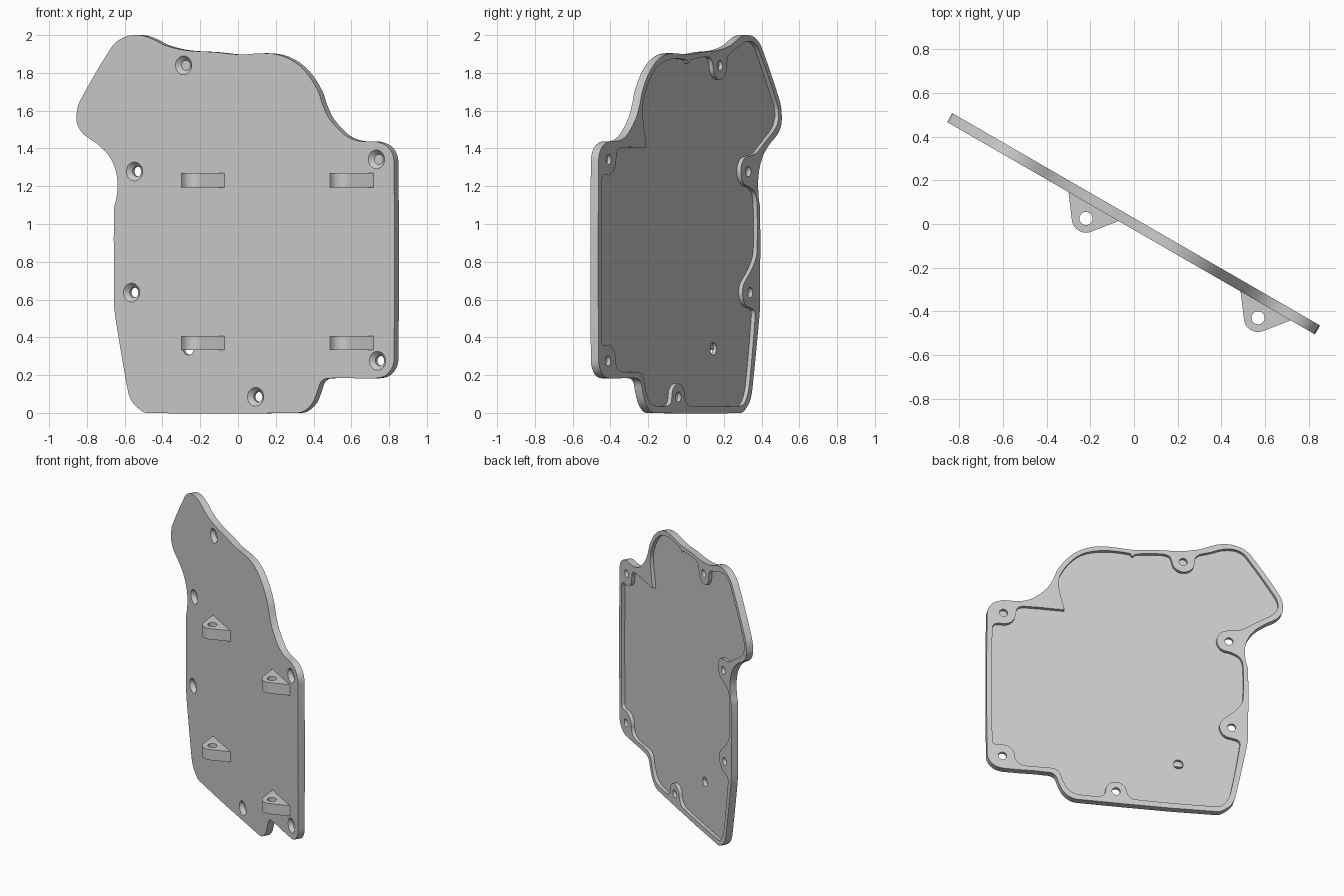
import bpy, bmesh, math
from mathutils import Vector, Matrix

if "Cube" in bpy.data.objects:
    bpy.data.objects.remove(bpy.data.objects["Cube"])

HALF = 0.0235           # half of the plate thickness
TURN = math.radians(-30)

grey = bpy.data.materials.new("light_grey")
grey.diffuse_color = (0.6, 0.6, 0.6, 1)
grey.use_nodes = True
grey.node_tree.nodes["Principled BSDF"].inputs["Base Color"].default_value = grey.diffuse_color


def arc(u, v, r, a0, a1, n=7):
    return [(u + r * math.cos(math.radians(a0 + (a1 - a0) * i / (n - 1))),
             v + r * math.sin(math.radians(a0 + (a1 - a0) * i / (n - 1)))) for i in range(n)]


def smooth_loop(pts, steps=3):
    """Closed Hermite curve through the points, keeping long runs straight."""
    p = [Vector(q) for q in pts]
    n = len(p)
    tan = [(p[(i + 1) % n] - p[i - 1]).normalized() for i in range(n)]
    out = []
    for i in range(n):
        a, b = p[i], p[(i + 1) % n]
        length = (b - a).length
        for k in range(steps):
            t = k / steps
            out.append(a * (2*t**3 - 3*t**2 + 1) + b * (3*t**2 - 2*t**3)
                       + tan[i] * length * (t**3 - 2*t**2 + t)
                       + tan[(i + 1) % n] * length * (t**3 - t**2))
    return out


def new_object(name, bm):
    bmesh.ops.recalc_face_normals(bm, faces=bm.faces)
    me = bpy.data.meshes.new(name)
    bm.to_mesh(me)
    bm.free()
    me.materials.append(grey)
    ob = bpy.data.objects.new(name, me)
    bpy.context.collection.objects.link(ob)
    return ob


def prism(name, pts, lo, hi, upright=False):
    """Extrude a profile along y, or along z when upright."""
    bm = bmesh.new()
    place = (lambda p, d: (p[0], p[1], d)) if upright else (lambda p, d: (p[0], d, p[1]))
    rings = [[bm.verts.new(place(p, d)) for p in pts] for d in (lo, hi)]
    bm.faces.new(rings[0])
    bm.faces.new(rings[1])
    for i in range(len(pts)):
        j = (i + 1) % len(pts)
        bm.faces.new((rings[0][i], rings[0][j], rings[1][j], rings[1][i]))
    return new_object(name, bm)


def round_cutter(centre, r1, r2, depth, upright=False):
    bm = bmesh.new()
    m = Matrix.Translation(centre)
    if not upright:
        m = m @ Matrix.Rotation(math.radians(-90), 4, 'X')
    bmesh.ops.create_cone(bm, cap_ends=True, segments=32, radius1=r1, radius2=r2,
                          depth=depth, matrix=m)
    return new_object("cutter", bm)


def cut(ob, cutter):
    mod = ob.modifiers.new("cut", 'BOOLEAN')
    mod.operation = 'DIFFERENCE'
    mod.solver = 'EXACT'
    mod.object = cutter
    bpy.context.view_layer.objects.active = ob
    bpy.ops.object.modifier_apply(modifier=mod.name)
    bpy.data.objects.remove(cutter)


def finish(ob):
    bpy.ops.object.select_all(action='DESELECT')
    ob.select_set(True)
    bpy.context.view_layer.objects.active = ob
    bpy.ops.object.shade_smooth_by_angle(angle=math.radians(30))
    ob.rotation_euler.z = TURN


# Outer outline of the cover plate (along the plate, height)
outline = [
    (-.545, 0), (-.598, .026), (-.644, .074), (-.667, .15), (-.729, .467), (-.742, .55),
    (-.744, .62), (-.744, 1.08), (-.729, 1.14), (-.723, 1.225), (-.74, 1.30), (-.783, 1.37),
    (-.852, 1.427), (-.93, 1.475), (-.968, 1.525), (-.973, 1.58), (-.956, 1.645),
    (-.76, 1.936), (-.704, 1.98), (-.633, 2), (-.558, 1.995), (-.494, 1.973),
    (-.436, 1.947), (-.344, 1.925), (-.252, 1.915), (-.13, 1.91), (.014, 1.897),
    (.175, 1.904), (.268, 1.894), (.36, 1.857), (.439, 1.793), (.505, 1.70), (.53, 1.634),
    (.574, 1.555), (.66, 1.475), (.72, 1.447), (.78, 1.437), (.85, 1.437), (.91, 1.42),
    (.95, 1.385), (.967, 1.33), (.967, .28), (.95, .23), (.91, .195), (.85, .183),
    (.56, .183), (.52, .164), (.5, .117), (.469, .053), (.418, .01), (.372, 0)]
plate = prism("cover_plate", smooth_loop(outline), -HALF, HALF)

# Screw positions
screws = [(.866, .276), (.121, .085), (-.637, .637), (-.619, 1.278), (-.319, 1.84), (.86, 1.342)]

# Recess in the back, running round the screw bosses
recess = [(.933, 1.22), (.933, .38), (.92, .36)]
recess += arc(*screws[0], .083, 90, 185)
recess += [(.765, .235), (.72, .217), (.55, .217), (.50, .2), (.47, .13), (.44, .075),
           (.40, .045), (.35, .037), (.235, .037), (.2, .055)]
recess += arc(*screws[1], .07, 0, 180)
recess += [(.035, .055), (0, .037), (-.54, .037), (-.575, .05), (-.605, .085), (-.63, .15),
           (-.69, .50), (-.685, .54)]
recess += arc(*screws[2], .08, -90, 50)
recess += [(-.65, .755), (-.70, .82), (-.712, .87), (-.712, 1.08), (-.695, 1.16)]
recess += arc(*screws[3], .08, -95, 90)
recess += [(-.70, 1.373), (-.76, 1.41), (-.83, 1.455), (-.905, 1.505), (-.936, 1.55),
           (-.94, 1.59), (-.922, 1.64), (-.735, 1.917), (-.69, 1.955), (-.635, 1.967),
           (-.57, 1.958), (-.50, 1.93), (-.425, 1.905), (-.4, 1.88)]
recess += arc(*screws[4], .075, 180, 360)
recess += [(-.225, 1.875), (-.17, 1.885), (-.01, 1.868), (.015, 1.85), (.03, 1.868),
           (.16, 1.875), (.26, 1.863), (.35, 1.83), (.42, 1.768), (.473, 1.69), (.498, 1.62),
           (.492, 1.54), (.473, 1.46), (.46, 1.408), (.465, 1.405), (.72, 1.405), (.765, 1.39)]
recess += arc(*screws[5], .08, 180, 270)
recess += [(.915, 1.257)]
cut(plate, prism("cutter", smooth_loop(recess), 0, 0.1))

# Countersunk screw holes
for u, z in screws:
    cut(plate, round_cutter((u, 0, z), .027, .027, .3))
    cut(plate, round_cutter((u, -.016, z), .059, .027, .035))

# Plain hole through the recess floor
cut(plate, round_cutter((-.29, 0, .34), .033, .033, .3))
finish(plate)

# Four hinge lugs on the front
sides = {"left": 0.0, "right": 0.91}
levels = {"lower": (.333, .408), "upper": (1.193, 1.27)}
for side, shift in sides.items():
    for level, (lo, hi) in levels.items():
        u, w = -.203 + shift, -.088
        profile = [(-.333 + shift, -HALF + .004), (-.333 + shift, -HALF)]
        profile += arc(u, w, .065, 217, 321, 14)
        profile += [(-.068 + shift, -HALF), (-.068 + shift, -HALF + .004)]
        lug = prism(f"hinge_lug_{level}_{side}", profile, lo, hi, upright=True)
        cut(lug, round_cutter((u, w, (lo + hi) / 2), .03, .03, .3, upright=True))
        finish(lug)
